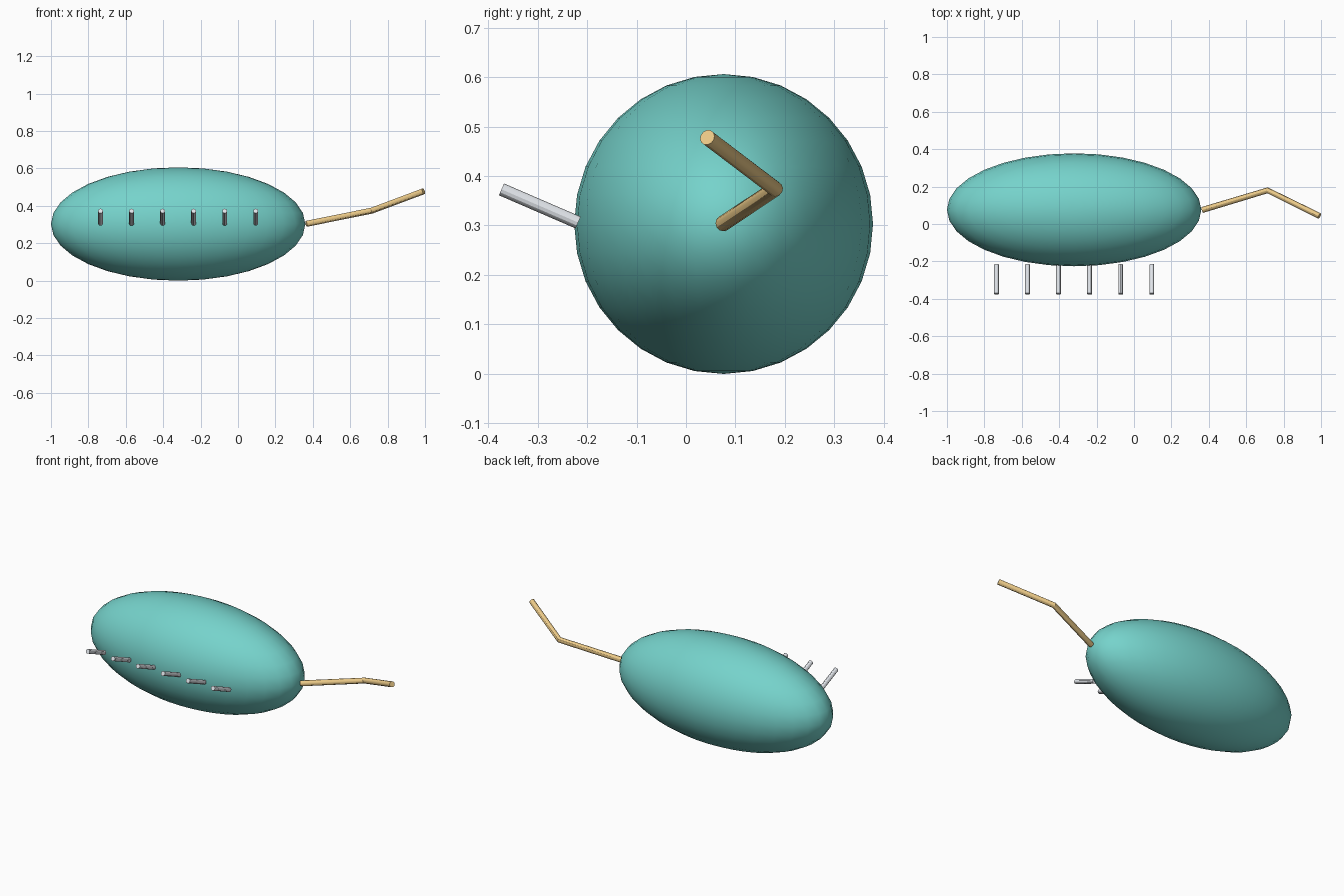
import bpy
from mathutils import Vector

if "Cube" in bpy.data.objects:
    bpy.data.objects.remove(bpy.data.objects["Cube"])


def material(name, color):
    m = bpy.data.materials.new(name)
    m.diffuse_color = color
    m.use_nodes = True
    m.node_tree.nodes["Principled BSDF"].inputs["Base Color"].default_value = m.diffuse_color
    return m


def rod(name, points, radius, mat=None):
    """Round capped rod swept along straight segments."""
    curve = bpy.data.curves.new(name, 'CURVE')
    curve.dimensions = '3D'
    curve.bevel_depth = radius
    curve.bevel_resolution = 4
    curve.use_fill_caps = True
    spline = curve.splines.new('POLY')
    spline.points.add(len(points) - 1)
    for p, co in zip(spline.points, points):
        p.co = (*co, 1)
    obj = bpy.data.objects.new(name, curve)
    bpy.context.collection.objects.link(obj)
    bpy.ops.object.select_all(action='DESELECT')
    obj.select_set(True)
    bpy.context.view_layer.objects.active = obj
    bpy.ops.object.convert(target='MESH')
    obj = bpy.context.object
    obj.name = name
    if mat:
        obj.data.materials.append(mat)
    bpy.ops.object.shade_smooth_by_angle()
    return obj


teal = material("teal", (0.18, 0.65, 0.60, 1))
gold = material("gold", (0.85, 0.60, 0.25, 1))
steel = material("steel", (0.75, 0.78, 0.82, 1))

# Ellipsoid body
bpy.ops.mesh.primitive_uv_sphere_add(segments=32, ring_count=16, radius=1,
                                     location=(-0.32, 0.076, 0.303))
body = bpy.context.object
body.name = "body"
body.scale = (0.68, 0.302, 0.303)
bpy.ops.object.transform_apply(location=False, rotation=False, scale=True)
body.data.materials.append(teal)
bpy.ops.object.shade_smooth()

# Bent line trailing from the end of the body
rod("line", [(0.365, 0.075, 0.304), (0.714, 0.180, 0.374), (0.992, 0.043, 0.478)],
    0.016, gold)

# Row of short pins along the front
for i in range(6):
    x = -0.735 + i * 0.166
    rod(f"pin_{i + 1}", [(x, -0.218, 0.306), (x, -0.373, 0.373)], 0.013, steel)
